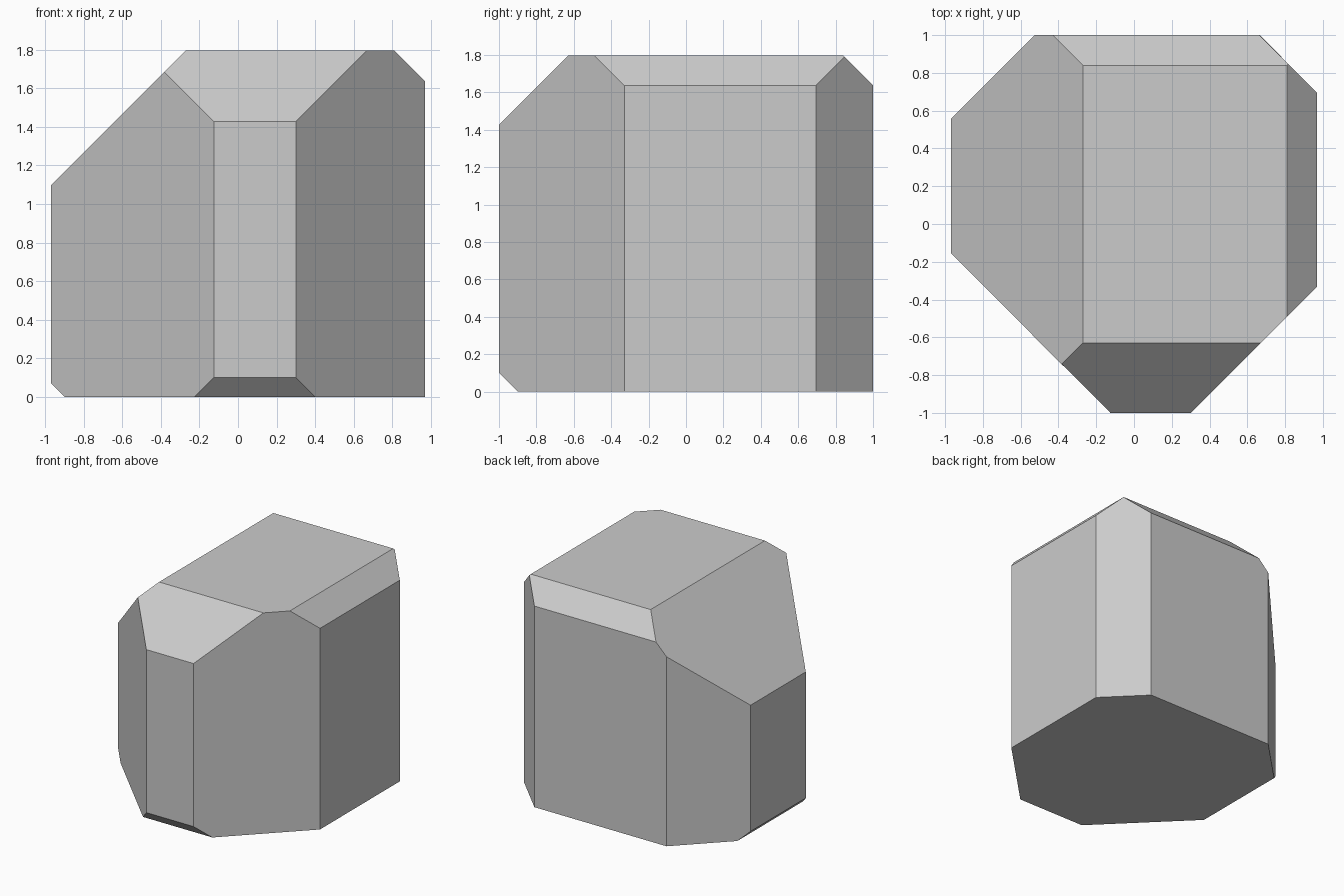
import bpy, bmesh
from mathutils import Vector

if "Cube" in bpy.data.objects:
    bpy.data.objects.remove(bpy.data.objects["Cube"])

HX, HY, H = 0.97, 1.0, 1.797

# Each 45 degree chamfer: outward direction, and a point on the cut plane
CHAMFERS = [
    ((-1, 1, 0), (-0.525, 1, 0)),      # vertical edges
    ((1, 1, 0), (0.665, 1, 0)),
    ((1, -1, 0), (0.30, -1, 0)),
    ((-1, -1, 0), (-0.125, -1, 0)),
    ((-1, 0, 1), (-0.27, 0, H)),       # top edges
    ((1, 0, 1), (0.81, 0, H)),
    ((0, -1, 1), (0, -0.63, H)),
    ((0, 1, 1), (0, 0.84, H)),
    ((-1, 0, -1), (-0.90, 0, 0)),      # bottom edges
    ((0, -1, -1), (0, -0.90, 0)),
]

# Base box standing on the ground
bm = bmesh.new()
bmesh.ops.create_cube(bm, size=1)
for v in bm.verts:
    v.co = Vector((v.co.x * 2 * HX, v.co.y * 2 * HY, (v.co.z + 0.5) * H))

# Slice away each edge and cap the cut
for normal, point in CHAMFERS:
    bmesh.ops.bisect_plane(
        bm, geom=bm.verts[:] + bm.edges[:] + bm.faces[:], dist=1e-5,
        plane_co=Vector(point), plane_no=Vector(normal).normalized(),
        clear_outer=True)
    rim = [e for e in bm.edges if e.is_boundary]
    bmesh.ops.holes_fill(bm, edges=rim, sides=0)
bmesh.ops.recalc_face_normals(bm, faces=bm.faces[:])

mesh = bpy.data.meshes.new("chamfered_block")
bm.to_mesh(mesh)
bm.free()
block = bpy.data.objects.new("chamfered_block", mesh)
bpy.context.collection.objects.link(block)
